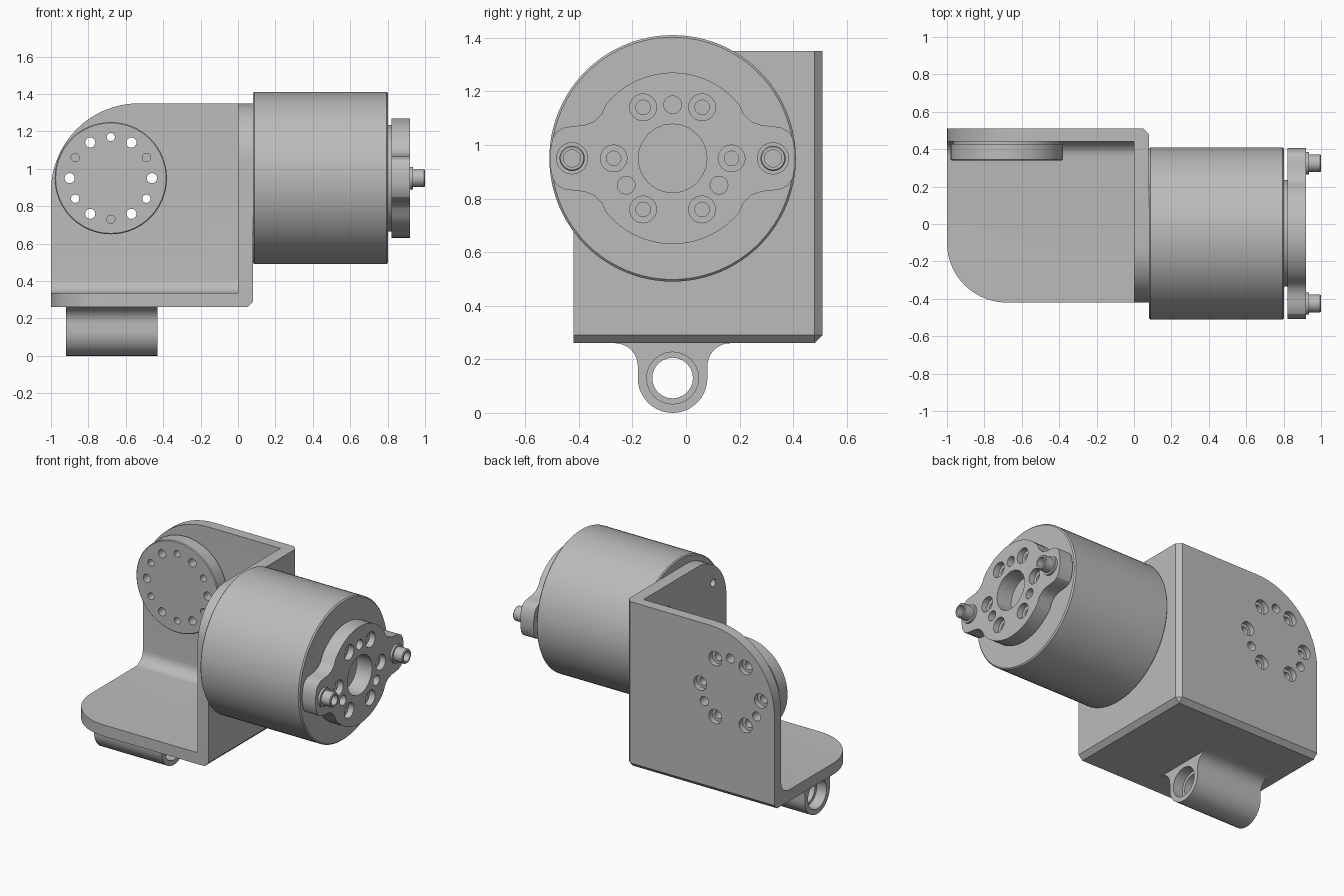
import bpy, bmesh
from math import sin, cos, radians, pi
from mathutils import Vector

if "Cube" in bpy.data.objects:
    bpy.data.objects.remove(bpy.data.objects["Cube"])

grey = bpy.data.materials.new("machined_grey")
grey.use_nodes = True
grey.diffuse_color = (0.5, 0.5, 0.5, 1)
grey.node_tree.nodes["Principled BSDF"].inputs["Base Color"].default_value = (0.5, 0.5, 0.5, 1)

parts = []
MOTOR = (-0.05, 0.95)     # motor axis in y, z
PIVOT = (-0.68, 0.95)     # pivot axis in x, z
HINGE = (-0.05, 0.13)     # hinge axis in y, z


def finish(bm, name):
    bmesh.ops.recalc_face_normals(bm, faces=bm.faces)
    mesh = bpy.data.meshes.new(name)
    bm.to_mesh(mesh)
    bm.free()
    mesh.materials.append(grey)
    obj = bpy.data.objects.new(name, mesh)
    bpy.context.collection.objects.link(obj)
    parts.append(obj)
    return obj


def place(axis, h, a, b):
    return Vector((h, a, b)) if axis == "x" else Vector((a, h, b))


def lathe(bm, profile, axis, centre, seg=32):
    """Turn (height, radius) pairs about an axis through centre."""
    rings = [[bm.verts.new(place(axis, h, centre[0] + r * cos(2 * pi * i / seg),
                                 centre[1] + r * sin(2 * pi * i / seg)))
              for i in range(seg)] for h, r in profile]
    for lo, hi in zip(rings, rings[1:]):
        for i in range(seg):
            j = (i + 1) % seg
            bm.faces.new((lo[i], lo[j], hi[j], hi[i]))
    bm.faces.new(rings[0])
    bm.faces.new(rings[-1])


def turned(name, profile, axis, centre, seg=64):
    bm = bmesh.new()
    lathe(bm, profile, axis, centre, seg)
    return finish(bm, name)


def prism(name, outline, x0, x1):
    """Extrude a y, z outline along x."""
    bm = bmesh.new()
    face = bm.faces.new([bm.verts.new((x0, y, z)) for y, z in outline])
    new = bmesh.ops.extrude_face_region(bm, geom=[face])["geom"]
    bmesh.ops.translate(bm, vec=(x1 - x0, 0, 0),
                        verts=[v for v in new if isinstance(v, bmesh.types.BMVert)])
    return finish(bm, name)


def box(lo, hi):
    bm = bmesh.new()
    bmesh.ops.create_cube(bm, size=1)
    for v in bm.verts:
        v.co = Vector([(a + b) / 2 + c * (b - a) for a, b, c in zip(lo, hi, v.co)])
    return bm


def bevel_at(bm, places, offset, segments):
    """Bevel the edges whose ends both lie at the given axis positions."""
    edges = [e for e in bm.edges if any(
        all(abs(v.co[k] - p) < 0.002 for v in e.verts for k, p in spot.items())
        for spot in places)]
    bmesh.ops.bevel(bm, geom=edges, offset=offset, offset_type="OFFSET",
                    segments=segments, profile=0.5, affect="EDGES")


def subtract(obj, cutter_bm):
    cutter = finish(cutter_bm, "cutter")
    parts.remove(cutter)
    mod = obj.modifiers.new("cut", "BOOLEAN")
    mod.operation, mod.solver, mod.object = "DIFFERENCE", "EXACT", cutter
    bpy.context.view_layer.objects.active = obj
    bpy.ops.object.modifier_apply(modifier=mod.name)
    bpy.data.objects.remove(cutter)


def drill(obj, holes):
    """holes: (profile, axis, centre)"""
    bm = bmesh.new()
    for profile, axis, centre in holes:
        lathe(bm, profile, axis, centre, 24)
    subtract(obj, bm)


def circle_of(centre, radius, degrees):
    return [(centre[0] + radius * cos(radians(d)), centre[1] + radius * sin(radians(d)))
            for d in degrees]


# Three-walled bracket: chamfered block hollowed out, then free corners rounded
bm = box((-1, -0.42, 0.26), (0.08, 0.51, 1.35))
bevel_at(bm, [{0: 0.08, 1: 0.51}, {0: 0.08, 2: 0.26}, {1: 0.51, 2: 0.26}], 0.03, 1)
bracket = finish(bm, "bracket")
inner = box((-2, -2, 0.335), (0, 0.44, 2))
bevel_at(inner, [{1: 0.44, 2: 0.335}], 0.08, 8)
subtract(bracket, inner)
bm = bmesh.new()
bm.from_mesh(bracket.data)
bevel_at(bm, [{0: -1, 2: 1.35}], 0.47, 16)
bevel_at(bm, [{0: -1, 1: -0.42}], 0.32, 14)
bevel_at(bm, [{1: -0.42, 2: 1.35}], 0.30, 14)
bm.to_mesh(bracket.data)
bm.free()

# Pivot disc with a thin neck against the back wall
disc = turned("pivot_disc", [(0.34, 0.295), (0.345, 0.3), (0.428, 0.3), (0.428, 0.285),
                             (0.441, 0.285)], "y", PIVOT)
screws = circle_of(PIVOT, 0.22, range(0, 360, 60))
pins = circle_of(PIVOT, 0.22, range(30, 360, 60))
drill(disc, [([(0.3, 0.027), (0.46, 0.027)], "y", c) for c in screws]
      + [([(0.3, 0.022), (0.46, 0.022)], "y", c) for c in pins])
drill(bracket,
      [([(0.4, 0.027), (0.475, 0.027), (0.475, 0.047), (0.55, 0.047)], "y", c) for c in screws]
      + [([(0.4, 0.03), (0.55, 0.03)], "y", c)
         for c in circle_of(PIVOT, 0.22, (90, 210, 330))]
      + [([(-0.05, 0.025), (0.12, 0.025)], "x", c)
         for c in circle_of(MOTOR, 0.33, (45, 135, 225, 315))])

# Motor housing and the short neck on its end
turned("motor_housing", [(0.08, 0.453), (0.087, 0.46), (0.795, 0.46), (0.803, 0.452)],
       "x", MOTOR, 96)
neck = turned("flange_neck", [(0.80, 0.285), (0.825, 0.285)], "x", MOTOR)

# Eared flange: one quarter of the outline mirrored twice
quarter = circle_of((0, 0), 0.32, range(87, 38, -6))
quarter += [(0.265, 0.165), (0.293, 0.138), (0.33, 0.124), (0.37, 0.12), (0.405, 0.115),
            (0.432, 0.1), (0.448, 0.075), (0.457, 0.03)]
half = quarter + [(u, -v) for u, v in reversed(quarter)]
outline = half + [(-u, v) for u, v in reversed(half)]
flange = prism("eared_flange", [(MOTOR[0] + u, MOTOR[1] + v) for u, v in outline], 0.822, 0.92)
bore = [([(0.81, 0.128), (0.95, 0.128)], "x", MOTOR)]
drill(neck, bore)
drill(flange, bore
      + [([(0.84, 0.027), (0.88, 0.027), (0.88, 0.05), (0.95, 0.05)], "x", c)
         for c in circle_of(MOTOR, 0.22, range(0, 360, 60))]
      + [([(0.86, 0.033), (0.95, 0.033)], "x", c)
         for c in circle_of(MOTOR, 0.2, (90, 210, 330))])

# Hollow posts on the ears
for side, sign in (("left", 1), ("right", -1)):
    turned("flange_post_" + side,
           [(0.91, 0.06), (0.935, 0.06), (0.935, 0.047), (0.995, 0.047), (1, 0.043),
            (1, 0.032), (0.945, 0.032)], "x", (MOTOR[0] + sign * 0.375, MOTOR[1]), 32)

# Hinge barrel flaring into the base plate
r, f = 0.13, 0.085
flare = [(r + f - f * sin(radians(d)), 0.26 - f + f * cos(radians(d)))
         for d in range(0, 91, 10)]
barrel = [(r * cos(radians(d)), HINGE[1] + r * sin(radians(d))) for d in range(0, -181, -9)]
section = [(r + f, 0.27)] + flare + barrel + [(-y, z) for y, z in reversed(flare)] + [(-r - f, 0.27)]
hinge = prism("hinge_barrel", [(HINGE[0] + y, z) for y, z in section], -0.92, -0.43)
drill(hinge, [([(-0.95, 0.097), (-0.85, 0.097), (-0.85, 0.076), (-0.5, 0.076),
                (-0.5, 0.097), (-0.4, 0.097)], "x", HINGE)])

# Smooth round surfaces, keep machined edges crisp
bpy.ops.object.select_all(action="DESELECT")
for obj in parts:
    obj.select_set(True)
bpy.context.view_layer.objects.active = bracket
bpy.ops.object.shade_smooth_by_angle(angle=radians(28))
